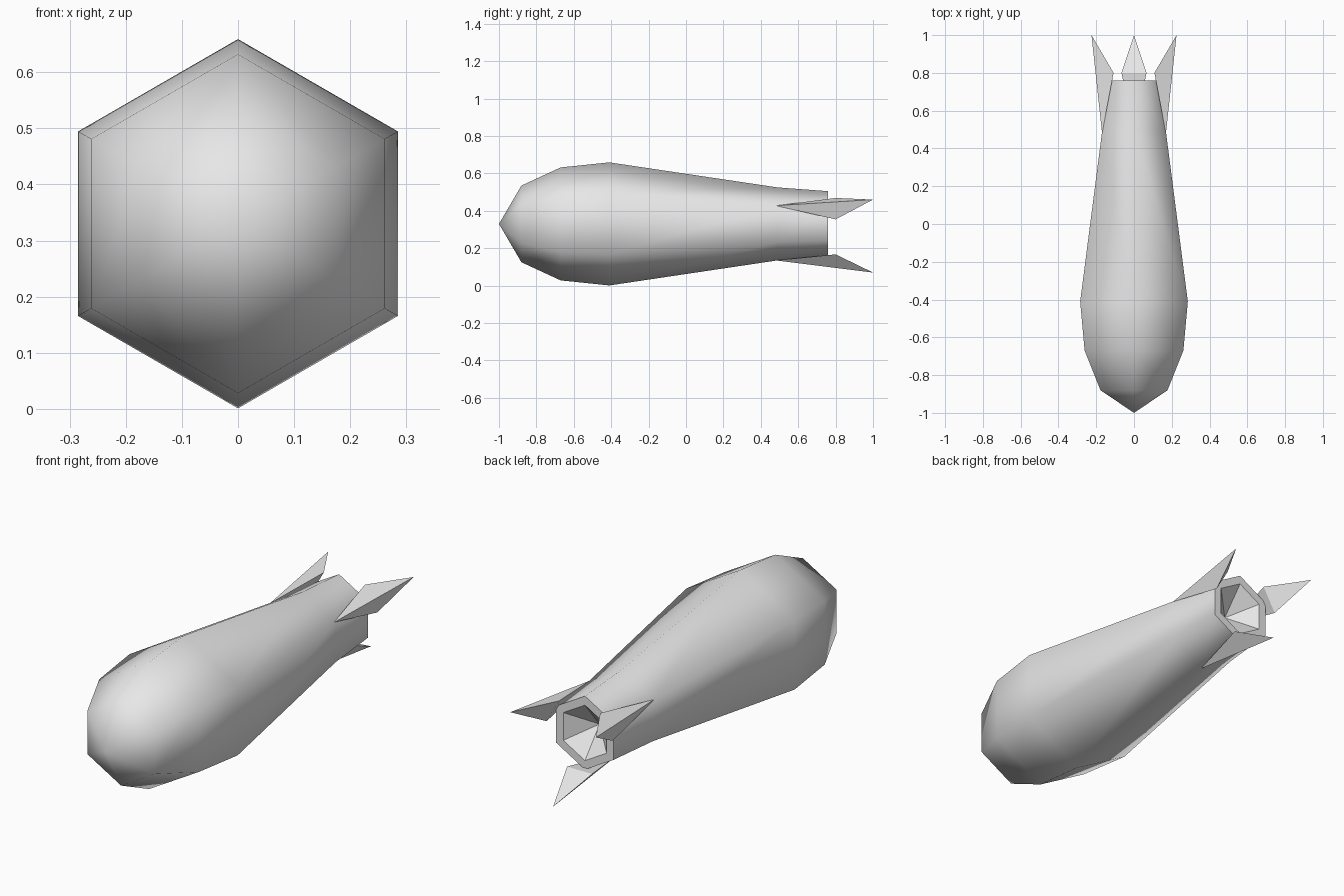
import bpy
import bmesh
from math import cos, sin, radians
from mathutils import Vector

cube = bpy.data.objects.get("Cube")
if cube:
    bpy.data.objects.remove(cube, do_unlink=True)

AXIS_Z = 0.33
SIDES = 6

gray = bpy.data.materials.new("light_gray")
gray.use_nodes = True
color = (0.8, 0.8, 0.8, 1)
gray.diffuse_color = color
gray.node_tree.nodes["Principled BSDF"].inputs["Base Color"].default_value = color


def polar(radius, angle, y, side=0.0):
    """Point around the long axis, shifted sideways along the tangent."""
    a = radians(angle)
    return Vector((radius * cos(a) - side * sin(a), y,
                   AXIS_Z + radius * sin(a) + side * cos(a)))


def finish(bm, name):
    bmesh.ops.recalc_face_normals(bm, faces=bm.faces[:])
    mesh = bpy.data.meshes.new(name)
    bm.to_mesh(mesh)
    bm.free()
    mesh.materials.append(gray)
    obj = bpy.data.objects.new(name, mesh)
    bpy.context.collection.objects.link(obj)
    return obj


def make_body():
    # (y, radius): hull from nose to tail, then rim and conical nozzle recess
    hull = [(-0.88, 0.205), (-0.67, 0.302), (-0.41, 0.329), (0.49, 0.195), (0.76, 0.175)]
    profile = hull + [(0.76, 0.132)]
    bm = bmesh.new()
    nose = bm.verts.new((0, -1, AXIS_Z))
    recess = bm.verts.new((0, 0.65, AXIS_Z))
    rings = [[bm.verts.new(polar(r, 30 + i * 360 / SIDES, y)) for i in range(SIDES)]
             for y, r in profile]
    for i in range(SIDES):
        j = (i + 1) % SIDES
        bm.faces.new((nose, rings[0][i], rings[0][j])).smooth = True
        for k in range(len(rings) - 1):
            a, b = rings[k], rings[k + 1]
            face = bm.faces.new((a[i], b[i], b[j], a[j]))
            face.smooth = k < len(hull) - 1
        bm.faces.new((rings[-1][i], recess, rings[-1][j]))
    return finish(bm, "body")


def make_fin(name, angle):
    # Four-sided wedge: ridge from hull to swept tip, two root corners
    bm = bmesh.new()
    points = [polar(0.195, angle, 0.48), polar(0.26, angle, 1.0),
              polar(0.163, angle, 0.8, 0.066), polar(0.163, angle, 0.8, -0.066)]
    v = [bm.verts.new(p) for p in points]
    for skip in range(4):
        bm.faces.new([v[i] for i in range(4) if i != skip])
    return finish(bm, name)


make_body()
for fin_name, fin_angle in (("left_fin", 30), ("right_fin", 150), ("bottom_fin", 270)):
    make_fin(fin_name, fin_angle)
